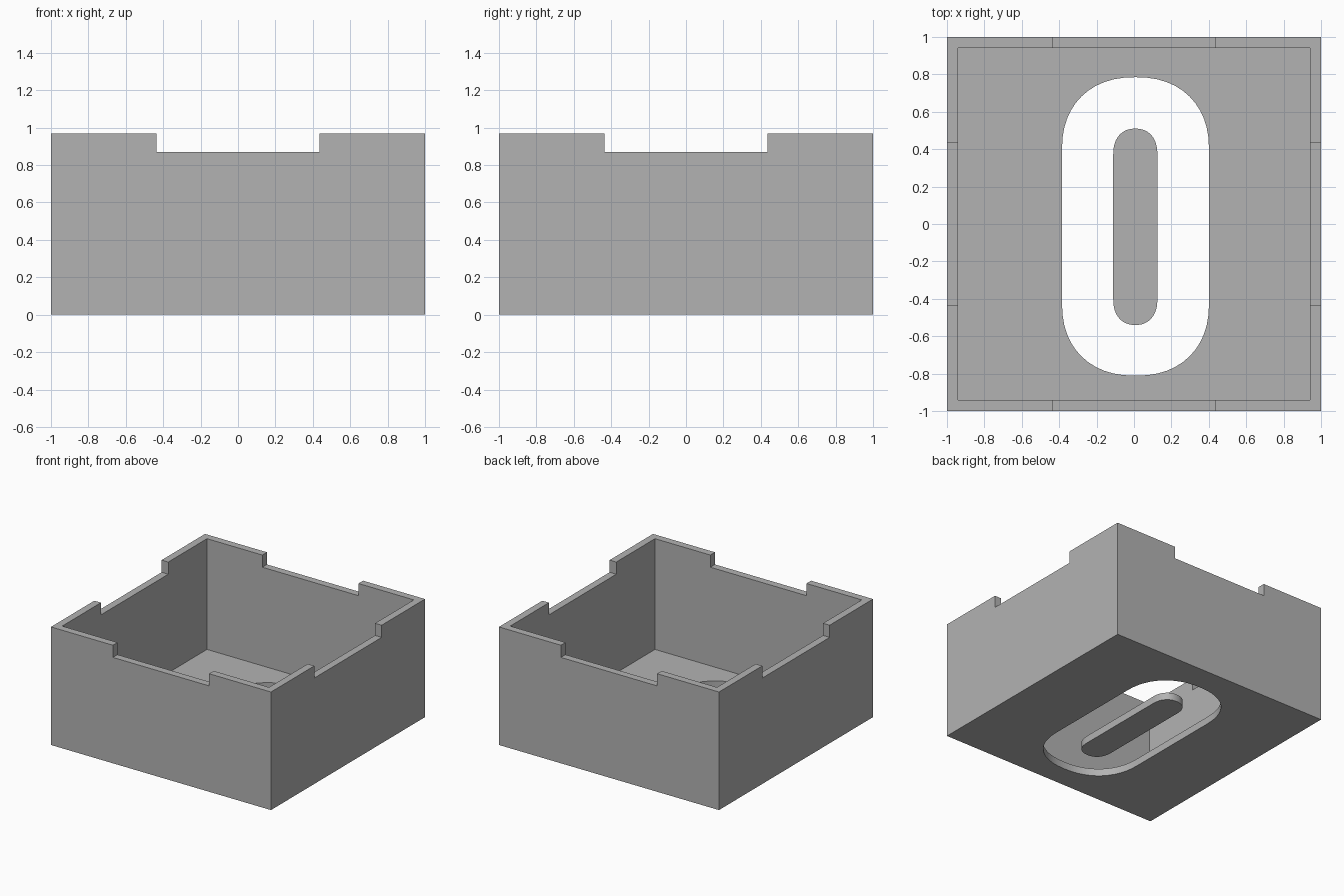
import bpy
import bmesh
from math import cos, sin, pi, copysign

if "Cube" in bpy.data.objects:
    bpy.data.objects.remove(bpy.data.objects["Cube"], do_unlink=True)

HEIGHT = 0.97
WALL = 0.06
FLOOR = 0.06
NOTCH_BASE = 0.87
NOTCH_HALF = 0.437

grey = bpy.data.materials.new("plain grey")
grey.use_nodes = True
colour = (0.45, 0.45, 0.45, 1)
grey.diffuse_color = colour
grey.node_tree.nodes["Principled BSDF"].inputs["Base Color"].default_value = colour


def prism(name, outline, z0, z1):
    """Extrude a closed outline from z0 up to z1."""
    bm = bmesh.new()
    base = bm.faces.new([bm.verts.new((x, y, z0)) for x, y in outline])
    top = bmesh.ops.extrude_face_region(bm, geom=[base])["geom"]
    bmesh.ops.translate(bm, vec=(0, 0, z1 - z0),
                        verts=[v for v in top if isinstance(v, bmesh.types.BMVert)])
    bmesh.ops.recalc_face_normals(bm, faces=bm.faces)
    mesh = bpy.data.meshes.new(name)
    bm.to_mesh(mesh)
    bm.free()
    mesh.materials.append(grey)
    obj = bpy.data.objects.new(name, mesh)
    bpy.context.collection.objects.link(obj)
    return obj


def rectangle(hx, hy):
    return [(-hx, -hy), (hx, -hy), (hx, hy), (-hx, hy)]


def rounded_slot(cx, cy, rx, ry, straight, power=2.25, steps=24):
    """Upright slot: two slightly squared half-ellipses joined by straight sides."""
    points = []
    for side in (1, -1):
        for i in range(steps + 1):
            a = pi * i / steps + (0 if side > 0 else pi)
            c, s = cos(a), sin(a)
            if abs(s) < 1e-6:
                s = 0
            if abs(c) < 1e-6:
                c = 0
            points.append((cx + rx * copysign(abs(c) ** (2 / power), c),
                           cy + side * straight + ry * copysign(abs(s) ** (2 / power), s)))
    return points


def smooth(obj):
    bpy.ops.object.select_all(action="DESELECT")
    obj.select_set(True)
    bpy.context.view_layer.objects.active = obj
    bpy.ops.object.shade_smooth_by_angle(angle=pi / 6)


# Open box: solid block minus cavity, rim notches and floor opening
box = prism("open_box", rectangle(1, 1), 0, HEIGHT)
cutters = [
    prism("cavity_cutter", rectangle(1 - WALL, 1 - WALL), FLOOR, 1.5),
    prism("front_back_notch_cutter", rectangle(NOTCH_HALF, 1.2), NOTCH_BASE, 1.4),
    prism("side_notch_cutter", rectangle(1.2, NOTCH_HALF), NOTCH_BASE, 1.3),
    prism("floor_opening_cutter",
          rounded_slot(0.008, -0.013, 0.393, 0.388, 0.41), -0.2, 0.3),
]
for cutter in cutters:
    cutter.hide_render = True
    mod = box.modifiers.new(cutter.name, "BOOLEAN")
    mod.operation = "DIFFERENCE"
    mod.solver = "EXACT"
    mod.object = cutter

# Bake the cuts and drop the cutters
bpy.context.view_layer.update()
graph = bpy.context.evaluated_depsgraph_get()
result = bpy.data.meshes.new_from_object(box.evaluated_get(graph))
box.modifiers.clear()
box.data = result
for cutter in cutters:
    bpy.data.objects.remove(cutter, do_unlink=True)
smooth(box)

# Loose rounded bar in the middle of the floor opening
island = prism("floor_island",
               rounded_slot(0.007, -0.015, 0.118, 0.137, 0.388), 0, FLOOR)
smooth(island)
